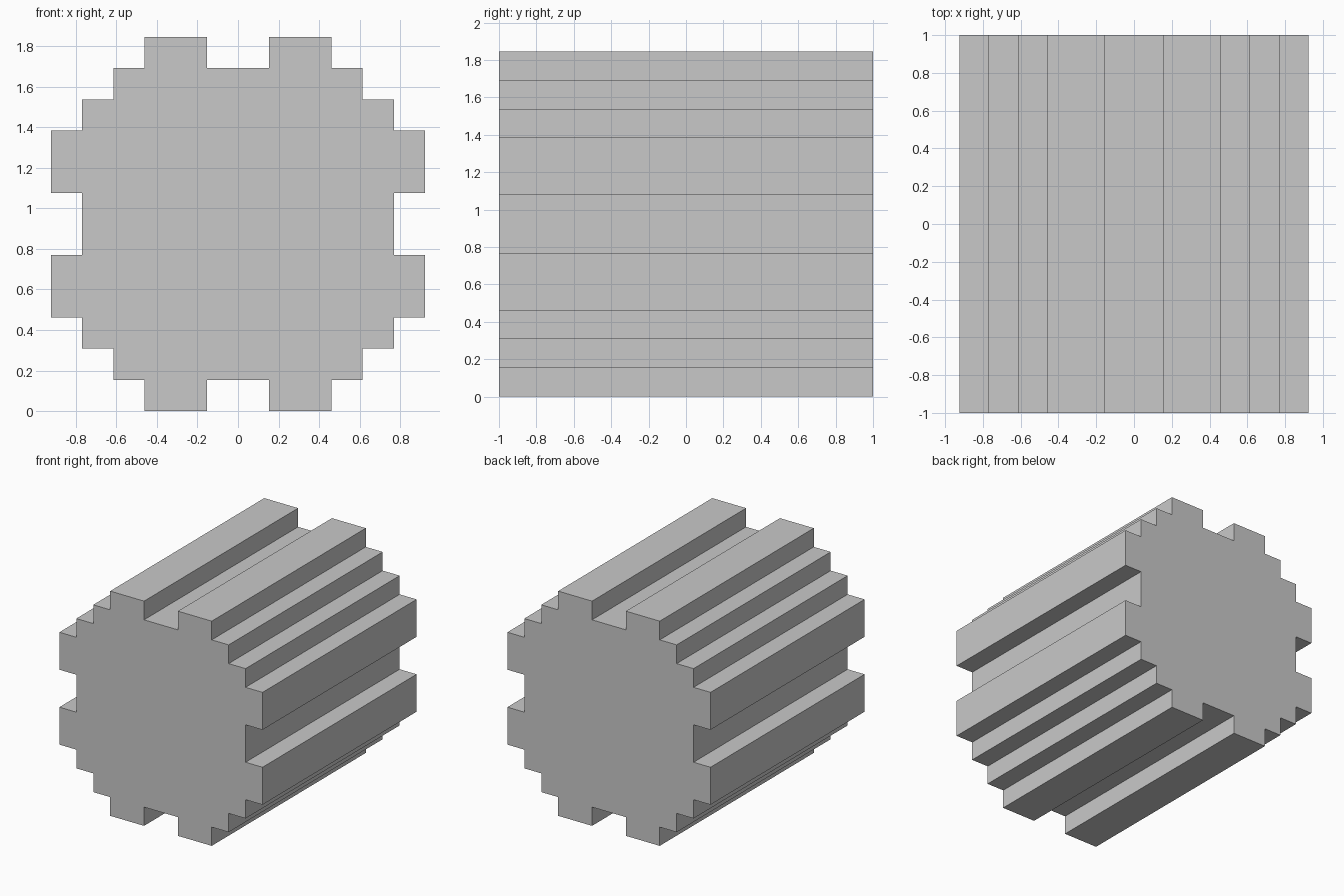
import bpy
import bmesh

# Remove the default cube
cube = bpy.data.objects.get("Cube")
if cube:
    bpy.data.objects.remove(cube, do_unlink=True)

UNIT = 2 / 13      # one step of the profile
HALF_LENGTH = 1.0

# Plain light grey
grey = bpy.data.materials.new("light_grey")
grey.use_nodes = True
colour = (0.584, 0.584, 0.584, 1)
grey.diffuse_color = colour
grey.node_tree.nodes["Principled BSDF"].inputs["Base Color"].default_value = colour

# Stepped quarter profile, in steps from the centre, turned four times
quarter = [(1, 5), (1, 6), (3, 6), (3, 5), (4, 5), (4, 4),
           (5, 4), (5, 3), (6, 3), (6, 1), (5, 1)]
outline = []
for turn in range(4):
    outline += quarter
    quarter = [(z, -x) for x, z in quarter]

# Extrude the profile from front to back
bm = bmesh.new()
verts = [bm.verts.new((x * UNIT, -HALF_LENGTH, (z + 6) * UNIT)) for x, z in outline]
front = bm.faces.new(verts)
extruded = bmesh.ops.extrude_face_region(bm, geom=[front], use_keep_orig=True)
moved = [g for g in extruded["geom"] if isinstance(g, bmesh.types.BMVert)]
bmesh.ops.translate(bm, verts=moved, vec=(0, 2 * HALF_LENGTH, 0))
bmesh.ops.recalc_face_normals(bm, faces=bm.faces)

mesh = bpy.data.meshes.new("notched_cylinder")
bm.to_mesh(mesh)
bm.free()
mesh.materials.append(grey)
body = bpy.data.objects.new("notched_cylinder", mesh)
bpy.context.collection.objects.link(body)
